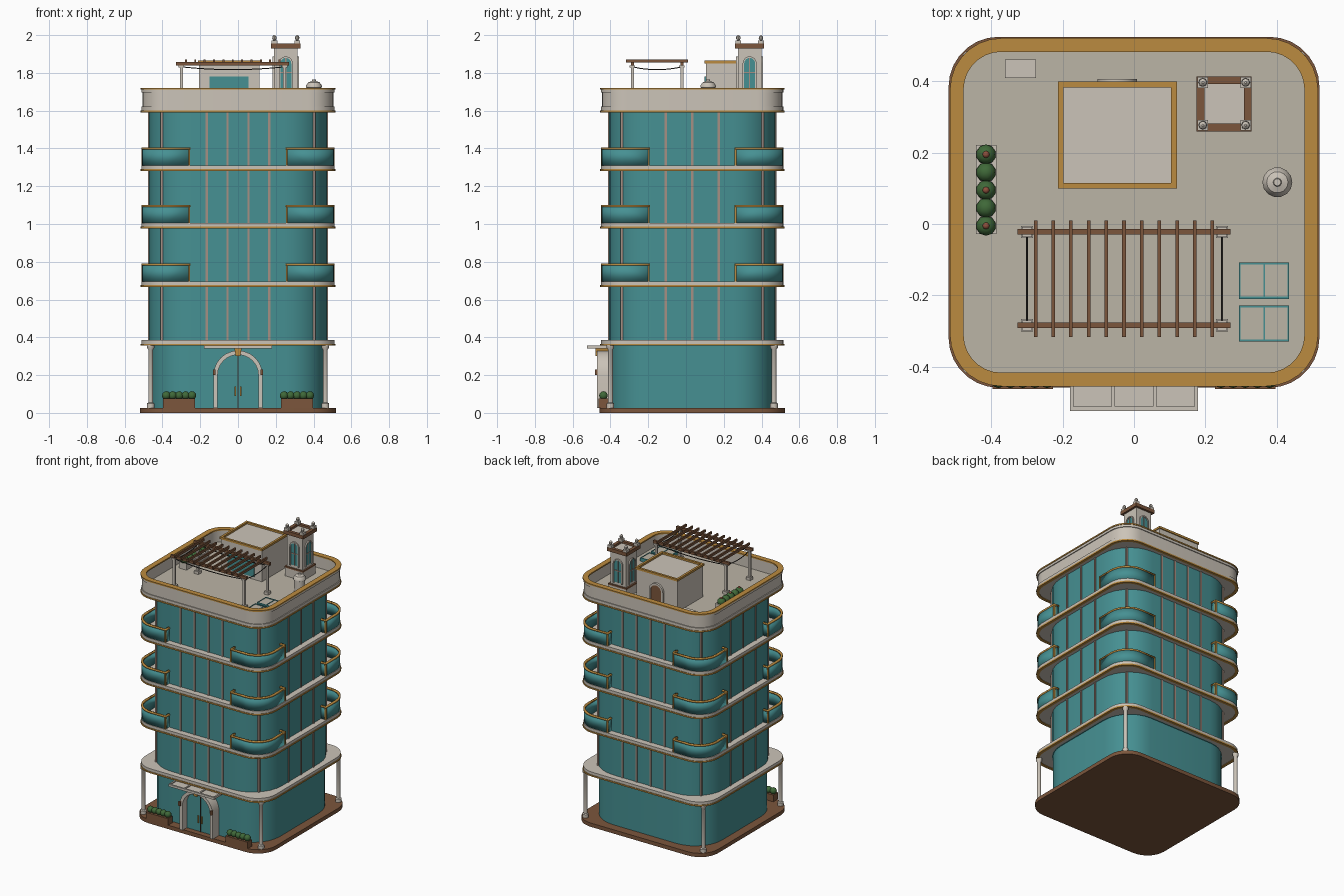
import bpy, bmesh, math
from mathutils import Matrix, Vector

if bpy.data.objects.get("Cube"):
    bpy.data.objects.remove(bpy.data.objects["Cube"])

CY = 0.033      # building centre in y
ROOF = 1.63     # roof terrace level


def material(name, rgb):
    m = bpy.data.materials.new(name)
    m.use_nodes = True
    m.diffuse_color = (*rgb, 1)
    m.node_tree.nodes["Principled BSDF"].inputs["Base Color"].default_value = (*rgb, 1)
    return m


STONE = material("pale stone", (0.6, 0.55, 0.48))
FLOOR = material("roof floor", (0.5, 0.46, 0.38))
TEAL = material("teal glass", (0.061, 0.28, 0.29))
GOLD = material("gold trim", (0.5, 0.26, 0.05))
BROWN = material("brown wood", (0.2, 0.093, 0.045))
TAUPE = material("taupe mullion", (0.38, 0.28, 0.23))
GREEN = material("leaf green", (0.05, 0.14, 0.04))
RUST = material("rust flower", (0.27, 0.08, 0.045))
DARK = material("dark wire", (0.04, 0.035, 0.03))


def finish(name, bm, mat, smooth=True):
    bmesh.ops.recalc_face_normals(bm, faces=bm.faces)
    me = bpy.data.meshes.new(name)
    bm.to_mesh(me)
    bm.free()
    me.materials.append(mat)
    if smooth:
        me.shade_smooth()
        me.set_sharp_from_angle(angle=math.radians(35))
    ob = bpy.data.objects.new(name, me)
    bpy.context.collection.objects.link(ob)
    return ob


def box(name, mat, x, y, z):
    """Box from (low, high) pairs."""
    bm = bmesh.new()
    size = [b - a for a, b in (x, y, z)]
    mid = [(a + b) / 2 for a, b in (x, y, z)]
    bmesh.ops.create_cube(bm, size=1, matrix=Matrix.Translation(mid) @ Matrix.Diagonal((*size, 1)))
    return finish(name, bm, mat, False)


def block(name, mat, x, y, half, z0, z1):
    return box(name, mat, (x - half, x + half), (y - half, y + half), (z0, z1))


def loft(name, mat, loops, wrap=False):
    """Skin closed loops of equal length; wrap joins last to first."""
    bm = bmesh.new()
    rows = [[bm.verts.new(p) for p in loop] for loop in loops]
    n = len(rows[0])
    pairs = list(zip(rows, rows[1:])) + ([(rows[-1], rows[0])] if wrap else [])
    for a, b in pairs:
        for i in range(n):
            j = (i + 1) % n
            bm.faces.new((a[i], a[j], b[j], b[i]))
    if not wrap:
        bm.faces.new(rows[0])
        bm.faces.new(rows[-1])
    return finish(name, bm, mat)


def corner(a, b, r, n=7):
    """Arc points of the +x +y corner of a rounded rectangle."""
    return [(a - r + r * math.cos(t), b - r + r * math.sin(t))
            for t in (math.pi / 2 * i / n for i in range(n + 1))]


def rounded(a, b, r, z):
    q = corner(a, b, r)
    pts = (q + [(-x, y) for x, y in reversed(q)] + [(-x, -y) for x, y in q]
           + [(x, -y) for x, y in reversed(q)])
    return [(x, y + CY, z) for x, y in pts]


def slab(name, mat, a, b, r, z0, z1):
    return loft(name, mat, [rounded(a, b, r, z0), rounded(a, b, r, z1)])


def ring(name, mat, a, b, r, w, z0, z1):
    o, i = (a, b, r), (a - w, b - w, r - w)
    return loft(name, mat, [rounded(*o, z0), rounded(*o, z1), rounded(*i, z1), rounded(*i, z0)], True)


def lathe(name, mat, x, y, profile, n=12):
    return loft(name, mat, [[(x + r * math.cos(math.tau * k / n), y + r * math.sin(math.tau * k / n), z)
                             for k in range(n)] for r, z in profile])


def arch_line(half, z0, spring):
    arc = [(half * math.cos(math.pi * i / 12), spring + half * math.sin(math.pi * i / 12)) for i in range(13)]
    return [(half, z0)] + arc + [(-half, z0)]


def upright(name, mat, pts, depth, pos, turn=0):
    """Extrude an x-z outline outward from a wall; turn 0 faces the front."""
    m = Matrix.Translation(pos) @ Matrix.Rotation(turn, 4, 'Z')
    return loft(name, mat, [[m @ Vector((x, y, z)) for x, z in pts] for y in (0, -depth)])


def arch_frame(name, mat, half, w, z0, spring, depth, pos, turn=0):
    return upright(name, mat, arch_line(half, z0, spring) + arch_line(half - w, z0, spring)[::-1],
                   depth, pos, turn)


def ribbon(name, mat, pts, z0, z1, thick):
    bm = bmesh.new()
    rows = [[bm.verts.new((x, y, z)) for z in (z0, z1)] for x, y in pts]
    for a, b in zip(rows, rows[1:]):
        bm.faces.new((a[0], b[0], b[1], a[1]))
    ob = finish(name, bm, mat)
    mod = ob.modifiers.new("thickness", 'SOLIDIFY')
    mod.thickness, mod.offset = thick, 0


def wire(name, a, b, sag):
    cu = bpy.data.curves.new(name, 'CURVE')
    cu.dimensions, cu.bevel_depth, cu.bevel_resolution = '3D', 0.003, 1
    sp = cu.splines.new('POLY')
    sp.points.add(8)
    for i, p in enumerate(sp.points):
        t = i / 8
        v = Vector(a).lerp(Vector(b), t)
        p.co = (v.x, v.y, v.z - sag * 4 * t * (1 - t), 1)
    cu.materials.append(DARK)
    bpy.context.collection.objects.link(bpy.data.objects.new(name, cu))


def bush(name, mat, x, y, z, r):
    bm = bmesh.new()
    bmesh.ops.create_icosphere(bm, subdivisions=2, radius=r, matrix=Matrix.Translation((x, y, z)))
    finish(name, bm, mat)


# Base, walls and floor slabs
slab("base_plinth", BROWN, 0.52, 0.492, 0.14, 0, 0.027)
slab("ground_floor_wall", TEAL, 0.46, 0.43, 0.21, 0.027, 0.36)
slab("upper_wall", TEAL, 0.47, 0.44, 0.23, 0.36, 1.6)
LEVELS = [0.36, 0.67, 0.98, 1.285, 1.595]
for z in LEVELS:
    slab("floor_slab", STONE, 0.512, 0.484, 0.14, z, z + 0.026)
    ring("slab_trim", GOLD, 0.516, 0.488, 0.144, 0.02, z - 0.004, z + 0.006)

# Vertical mullions on the upper walls
spots = [(x, s * 0.44) for x in (-0.165, -0.055, 0.055, 0.165) for s in (-1, 1)]
spots += [(s * 0.47, y) for y in (-0.14, 0, 0.14) for s in (-1, 1)]
spots += [(s * 0.403, t * 0.373) for s in (-1, 1) for t in (-1, 1)]
for x, y in spots:
    block("mullion", TAUPE, x, y + CY, 0.006, 0.38, 1.6)

# Corner columns and curved corner balconies
for sx in (-1, 1):
    for sy in (-1, 1):
        lathe("corner_column", STONE, sx * 0.462, CY + sy * 0.433,
              [(0.02, 0.027), (0.02, 0.05), (0.013, 0.055), (0.013, 0.335), (0.02, 0.345), (0.02, 0.36)])
        path = [(0.47, 0.23), (0.505, 0.23)] + corner(0.505, 0.477, 0.133) + [(0.258, 0.477), (0.258, 0.435)]
        path = [(sx * x, CY + sy * y) for x, y in path]
        for z in LEVELS[1:4]:
            ribbon("balcony_glass", TEAL, path, z + 0.026, z + 0.115, 0.007)
            ribbon("balcony_rail", GOLD, path, z + 0.109, z + 0.12, 0.014)
            for x, y in (path[1], path[-2]):
                block("balcony_post", GOLD, x, y, 0.005, z + 0.026, z + 0.115)

# Roof parapet with gold coping
slab("roof_deck", FLOOR, 0.49, 0.462, 0.12, 1.6, ROOF)
ring("parapet_wall", STONE, 0.506, 0.478, 0.134, 0.022, 1.62, 1.71)
ring("parapet_lip", STONE, 0.512, 0.484, 0.14, 0.02, 1.695, 1.712)
ring("parapet_coping", GOLD, 0.516, 0.488, 0.144, 0.038, 1.711, 1.72)

# Arched entrance with doors, keystone, lamps and canopy
arch_frame("entrance_arch", STONE, 0.13, 0.022, 0.027, 0.2, 0.08, (0, -0.39, 0))
upright("entrance_glass", TEAL, arch_line(0.11, 0.027, 0.2), 0.03, (0, -0.39, 0))
box("door_seam", DARK, (-0.002, 0.002), (-0.423, -0.415), (0.027, 0.3))
upright("keystone", GOLD, [(-0.012, 0.3), (0.012, 0.3), (0.019, 0.342), (-0.019, 0.342)], 0.09, (0, -0.39, 0))
for s in (-1, 1):
    block("door_handle", GOLD, s * 0.014, -0.427, 0.004, 0.09, 0.14)
    block("wall_lamp", BROWN, s * 0.125, -0.475, 0.007, 0.2, 0.23)
box("canopy_panel", STONE, (-0.175, 0.175), (-0.515, -0.4), (0.347, 0.351))
box("canopy_front_bar", STONE, (-0.18, 0.18), (-0.524, -0.512), (0.34, 0.356))
for i in range(4):
    x = -0.174 + i * 0.116
    box("canopy_rib", STONE, (x - 0.005, x + 0.005), (-0.515, -0.4), (0.342, 0.358))

# Entrance planters
for s in (-1, 1):
    x = s * 0.312
    box("entrance_planter", BROWN, (x - 0.085, x + 0.085), (-0.463, -0.412), (0.027, 0.075))
    for i in range(5):
        bush("entrance_bush", GREEN, x + (i - 2) * 0.034, -0.437, 0.092, 0.023)

# Roof planter with flowers
box("roof_planter", STONE, (-0.443, -0.385), (-0.028, 0.222), (ROOF, 1.675))
for i in range(5):
    y = -0.005 + i * 0.05
    bush("roof_bush", GREEN, -0.415, y, 1.685, 0.028)
    if i % 2 == 0:
        bush("roof_flower", RUST, -0.415, y, 1.708, 0.01)

# Stair house
box("stair_house", STONE, (-0.207, 0.114), (0.106, 0.392), (ROOF, 1.852))
for y in (0.107, 0.391):
    box("stair_house_trim", GOLD, (-0.213, 0.12), (y - 0.008, y + 0.008), (1.85, 1.865))
for x in (-0.205, 0.112):
    box("stair_house_trim", GOLD, (x - 0.008, x + 0.008), (0.1, 0.398), (1.85, 1.865))
box("stair_house_window", TEAL, (-0.15, 0.055), (0.099, 0.107), (ROOF + 0.02, 1.78))
upright("stair_door", BROWN, arch_line(0.042, ROOF, 1.74), 0.008, (-0.047, 0.392, 0), math.pi)
arch_frame("stair_door_frame", STONE, 0.055, 0.013, ROOF, 1.74, 0.014, (-0.047, 0.392, 0), math.pi)

# Corner tower
TX, TY = 0.253, 0.337
block("tower_foot", STONE, TX, TY, 0.07, ROOF, 1.69)
block("tower_band", BROWN, TX, TY, 0.073, 1.69, 1.7)
block("tower_shaft", STONE, TX, TY, 0.062, 1.7, 1.94)
for k in range(4):
    turn = k * math.pi / 2
    pos = Vector((TX, TY, 0)) + Matrix.Rotation(turn, 3, 'Z') @ Vector((0, -0.062, 0))
    upright("tower_window", TEAL, arch_line(0.03, 1.72, 1.85), 0.003, pos, turn)
    arch_frame("tower_window_frame", STONE, 0.037, 0.008, 1.715, 1.85, 0.009, pos, turn)
    upright("tower_window_bar", TAUPE, [(-0.003, 1.72), (0.003, 1.72), (0.003, 1.878), (-0.003, 1.878)],
            0.006, pos, turn)
    upright("tower_window_bar", TAUPE, [(-0.03, 1.8), (0.03, 1.8), (0.03, 1.806), (-0.03, 1.806)],
            0.006, pos, turn)
    upright("tower_cornice", BROWN, [(-0.077, 1.93), (0.077, 1.93), (0.077, 1.955), (-0.077, 1.955)],
            0.022, pos + (pos - Vector((TX, TY, 0))) * -0.11, turn)
    cx, cy = TX + (0.06 if k % 2 else -0.06), TY + (0.06 if k > 1 else -0.06)
    block("tower_corner_cap", STONE, cx, cy, 0.015, 1.95, 1.972)
    lathe("tower_finial", STONE, cx, cy, [(0.006, 1.972), (0.012, 1.982), (0.011, 1.992), (0.003, 2.0)], 8)

# Water tank, vent box and skylights
lathe("water_tank", STONE, 0.402, 0.117, [(0.036, ROOF), (0.036, 1.72), (0.042, 1.723), (0.042, 1.733),
                                          (0.03, 1.75), (0.012, 1.756), (0.01, 1.765)], 14)
box("vent_box", STONE, (-0.362, -0.275), (0.41, 0.462), (ROOF, 1.69))
for y in (-0.279, -0.159):
    box("skylight", FLOOR, (0.297, 0.433), (y - 0.048, y + 0.048), (ROOF, 1.65))
    for e in (-0.048, 0.048):
        box("skylight_edge", TEAL, (0.295, 0.435), (y + e - 0.003, y + e + 0.003), (ROOF, 1.654))
    for x in (0.297, 0.365, 0.433):
        box("skylight_bar", TEAL, (x - 0.002, x + 0.002), (y - 0.048, y + 0.048), (ROOF, 1.654))

# Pergola with hanging wires
PX, PY = (-0.3, 0.247), (-0.284, -0.022)
for y in PY:
    box("pergola_beam", BROWN, (-0.327, 0.27), (y - 0.008, y + 0.008), (1.838, 1.857))
    wire("hanging_wire", (PX[0], y, 1.832), (PX[1], y, 1.832), 0.015)
    for x in PX:
        block("pergola_post", STONE, x, y, 0.008, ROOF, 1.84)
        block("pergola_post_foot", STONE, x, y, 0.017, ROOF, 1.65)
        block("pergola_post_cap", STONE, x, y, 0.014, 1.828, 1.839)
for x in PX:
    wire("hanging_wire", (x, PY[0], 1.832), (x, PY[1], 1.832), 0.015)
for i in range(11):
    x = -0.276 + i * 0.0496
    box("pergola_rafter", BROWN, (x - 0.005, x + 0.005), (-0.317, 0.01), (1.855, 1.872))
